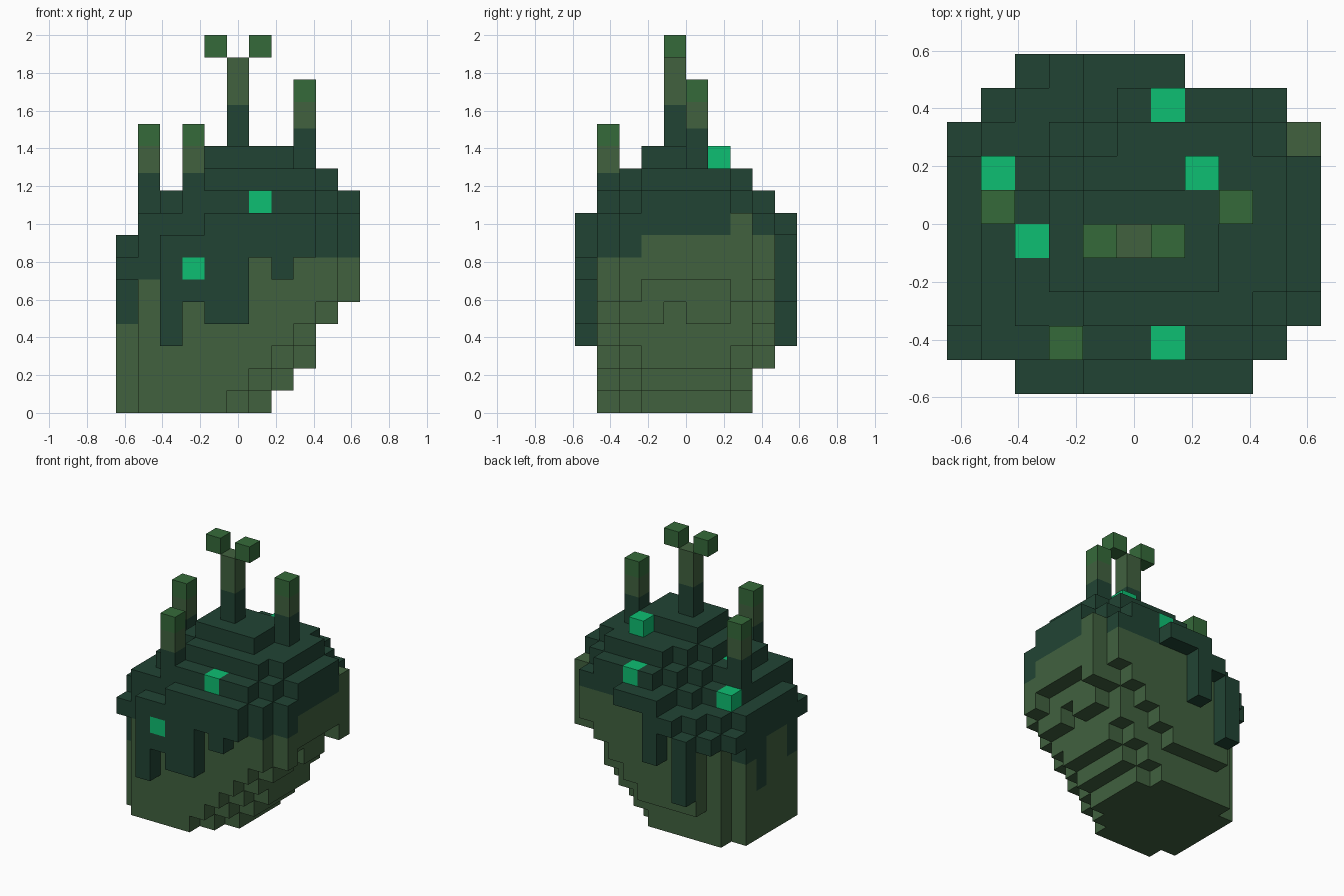
import bpy, bmesh
from mathutils import Vector

cube = bpy.data.objects.get("Cube")
if cube:
    bpy.data.objects.remove(cube, do_unlink=True)

U = 2 / 17  # size of one block


def to_linear(v):
    return v / 12.92 if v <= 0.04045 else ((v + 0.055) / 1.055) ** 2.4


def make_material(name, hexcode):
    rgb = [to_linear(int(hexcode[n:n + 2], 16) / 255) for n in (0, 2, 4)]
    m = bpy.data.materials.new(name)
    m.use_nodes = True
    m.diffuse_color = (*rgb, 1)
    m.node_tree.nodes["Principled BSDF"].inputs["Base Color"].default_value = (*rgb, 1)
    return m


MATS = [make_material("moss green", "41613F"), make_material("dark slime", "214434"),
        make_material("leaf green", "356A3A"), make_material("emerald", "0DBF72")]
MOSS, SLIME, LEAF, GEM = range(4)


def point(i, j, k):
    return Vector((i - 5.5, j - 5, k)) * U


def finish(name, bm):
    me = bpy.data.meshes.new(name)
    bm.to_mesh(me)
    bm.free()
    for m in MATS:
        me.materials.append(m)
    ob = bpy.data.objects.new(name, me)
    bpy.context.collection.objects.link(ob)
    return ob


def blocks(name, cells):
    """Mesh the outer faces of a {(col, row, level): material} block set."""
    bm = bmesh.new()
    verts = {}
    for cell, mat in cells.items():
        for axis in range(3):
            for side in (0, 1):
                near = list(cell)
                near[axis] += 2 * side - 1
                if tuple(near) in cells:
                    continue
                ring = []
                for a, b in ((0, 0), (1, 0), (1, 1), (0, 1)):
                    p = list(cell)
                    p[axis] += side
                    p[(axis + 1) % 3] += a
                    p[(axis + 2) % 3] += b
                    p = tuple(p)
                    if p not in verts:
                        verts[p] = bm.verts.new(point(*p))
                    ring.append(verts[p])
                f = bm.faces.new(ring if side else ring[::-1])
                f.material_index = mat
    return finish(name, bm)


def stalk(name, col, row, heights, mats):
    """Square stalk made of stacked colour bands."""
    bm = bmesh.new()
    corners = ((0, 0), (1, 0), (1, 1), (0, 1))
    rings = [[bm.verts.new(point(col + a, row + b, z)) for a, b in corners] for z in heights]
    bm.faces.new(rings[0][::-1]).material_index = mats[0]
    bm.faces.new(rings[-1]).material_index = mats[-1]
    for lo, hi, mat in zip(rings, rings[1:], mats):
        for n in range(4):
            m = (n + 1) % 4
            bm.faces.new((lo[n], lo[m], hi[m], hi[n])).material_index = mat
    return finish(name, bm)


# Top height of the body for each row (front to back) and column, in hex
TOPS = {1: "0999aaaaa90",
        2: "89aabbbbba9",
        3: "89abccccbba",
        4: "89abccccbba",
        5: "89abccccbba",
        6: "899abbbbbba",
        7: "0889abbbba9",
        8: "00889aaaa90"}
# Last column reached at each level: the underside slopes out in steps
ENDS = {1: [4, 5, 6, 7, 8, 9],
        2: [5, 6, 7, 8, 9, 10],
        3: [6, 7, 8, 8, 9, 9, 10],
        4: [6, 7, 8, 8, 8, 9, 10],
        7: [5, 6, 7, 8, 8, 10],
        8: [-1, -1, 5, 6, 7, 8, 9]}
ENDS[5] = ENDS[6] = ENDS[3]
GEMS = {(6, 1, 9), (2, 4, 9), (1, 6, 8), (7, 6, 11), (6, 8, 9), (3, 0, 6)}


def slime_level(i, j):
    """Level at which the dark coating starts."""
    if i == 0:
        return {2: 4, 3: 6, 4: 6, 5: 3, 6: 5}[j]
    if i == 10:
        return {2: 7, 7: 9}.get(j, 8)
    if j == 8:
        return 7 if i < 4 else 8
    if i == 1 and j in (1, 7):
        return 6
    return 7


# Body
body = {}
for j, tops in TOPS.items():
    for i, ch in enumerate(tops):
        for k in range(int(ch, 16)):
            if i <= ENDS[j][min(k, len(ENDS[j]) - 1)]:
                body[i, j, k] = SLIME if k >= slime_level(i, j) else MOSS
for g in GEMS:
    body.pop(g, None)
blocks("body", body)

# Slime drips hanging over the sides: column, row, bottom, top
DRIPS = {"front_drips": [(2, 0, 3, 8), (3, 0, 5, 8), (4, 0, 4, 9), (5, 0, 4, 9),
                         (6, 0, 7, 9), (7, 0, 6, 9), (8, 0, 7, 9)],
         "back_drips": [(2, 9, 3, 7), (3, 9, 7, 8), (4, 9, 5, 9), (5, 9, 8, 9), (6, 9, 8, 9)],
         "corner_drips": [(0, 1, 6, 7), (0, 7, 6, 7), (1, 8, 6, 7)]}
for name, drips in DRIPS.items():
    blocks(name, {(i, j, k): SLIME for i, j, lo, hi in drips
                  for k in range(lo, hi) if (i, j, k) not in GEMS})

# Emerald blocks
blocks("emerald_blocks", {g: GEM for g in GEMS})

# Stalks
bands = (SLIME, MOSS, LEAF)
stalk("front_stalk", 3, 1, (9, 10.8, 12, 13), bands)
stalk("right_stalk", 1, 5, (8, 10.8, 12, 13), bands)
stalk("left_stalk", 8, 5, (11, 12.8, 14, 15), bands)
stalk("centre_stalk", 5, 4, (12, 13.85, 16), bands[:2])
blocks("stalk_buds", {(4, 4, 16): LEAF, (6, 4, 16): LEAF})
